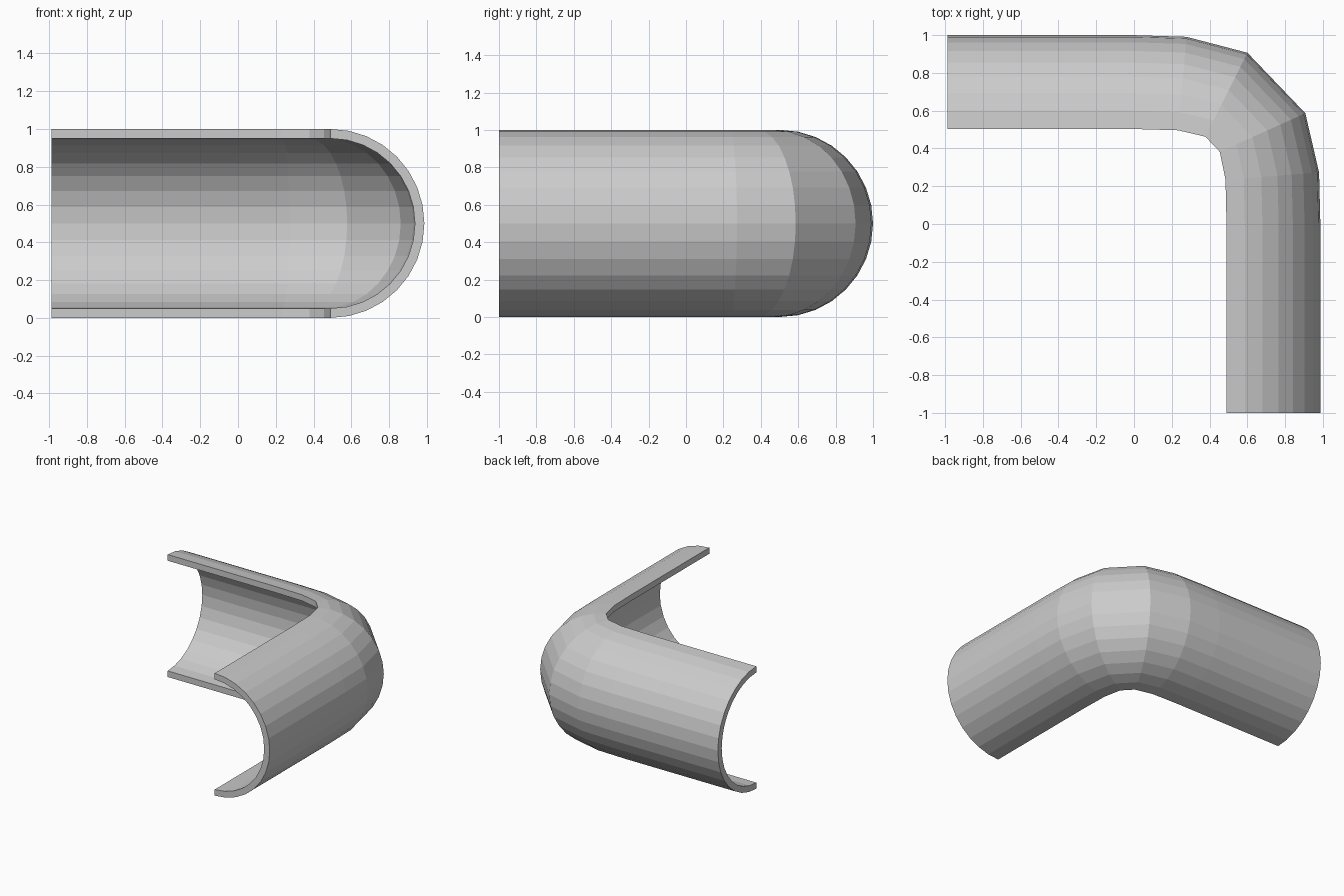
import bpy, bmesh
from math import sin, cos, pi
from mathutils import Vector

if "Cube" in bpy.data.objects:
    bpy.data.objects.remove(bpy.data.objects["Cube"])

SEG = 16      # facets around the half pipe
BEND = 5      # segments in the corner
W = 0.497     # depth of the outer half round
WALL = 0.05

# Path of the open rim: straight, Bezier corner, straight
p0, p3 = Vector((0, 0.503)), Vector((0.49, 0))
p1, p2 = p0 + Vector((0.475, 0)), p3 + Vector((0, 0.475))
stations = [(Vector((-0.988, 0.503)), Vector((1, 0)))]
for i in range(BEND + 1):
    t = i / BEND
    u = 1 - t
    pos = u**3 * p0 + 3*u*u*t * p1 + 3*u*t*t * p2 + t**3 * p3
    tan = u*u * (p1 - p0) + 2*u*t * (p2 - p1) + t*t * (p3 - p2)
    stations.append((pos, tan.normalized()))
stations.append((Vector((0.49, -1)), Vector((0, -1))))

# Half-annulus cross-section: (outward offset, height)
angles = [-pi/2 + pi * k / SEG for k in range(SEG + 1)]
profile = [(W * cos(a), 0.5 + 0.5 * sin(a)) for a in angles]
profile += [((W - WALL) * cos(a), 0.5 + (0.5 - WALL) * sin(a)) for a in reversed(angles)]

# Sweep the section along the path
bm = bmesh.new()
rings = []
for pos, tan in stations:
    out = Vector((-tan.y, tan.x))
    rings.append([bm.verts.new((*(pos + out * d), z)) for d, z in profile])
n = len(profile)
for a, b in zip(rings, rings[1:]):
    for k in range(n):
        j = (k + 1) % n
        bm.faces.new((a[k], a[j], b[j], b[k]))

# End caps as quad strips
for ring in (rings[0], rings[-1]):
    for k in range(SEG):
        bm.faces.new((ring[k], ring[k + 1], ring[n - 2 - k], ring[n - 1 - k]))
bmesh.ops.recalc_face_normals(bm, faces=bm.faces)

mesh = bpy.data.meshes.new("half_pipe_corner")
bm.to_mesh(mesh)
bm.free()
bpy.context.collection.objects.link(bpy.data.objects.new("half_pipe_corner", mesh))
